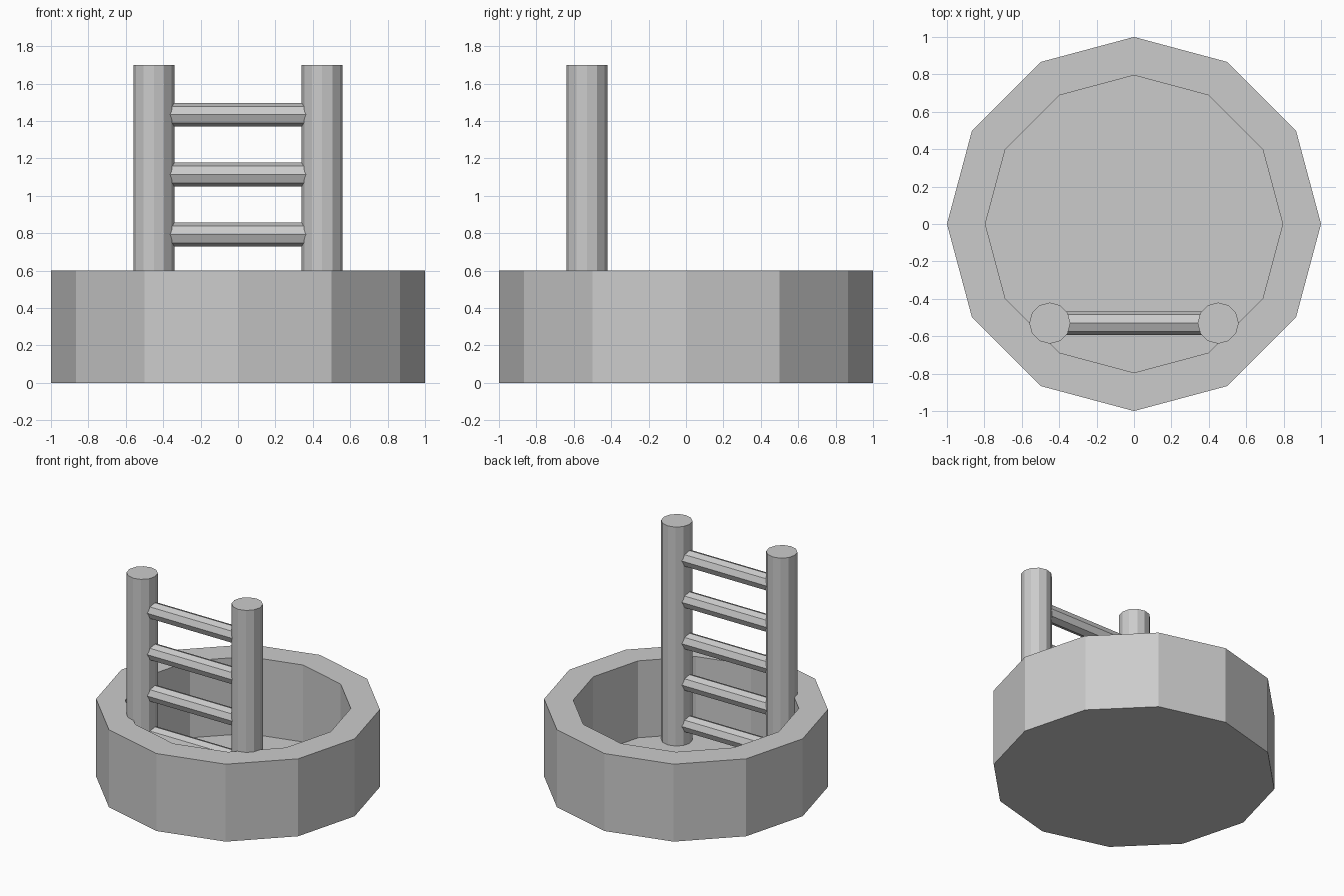
import bpy, bmesh
from math import radians, pi

if "Cube" in bpy.data.objects:
    bpy.data.objects.remove(bpy.data.objects["Cube"])

def add_cylinder(name, sides, r, depth, loc, rot=(0, 0, 0)):
    bpy.ops.mesh.primitive_cylinder_add(vertices=sides, radius=r, depth=depth,
                                        location=loc, rotation=rot)
    ob = bpy.context.object
    ob.name = name
    return ob

# Twelve-sided basin: top face inset, then sunk to a very thin floor
basin = add_cylinder("basin", 12, 1.0, 0.6, (0, 0, 0.3))
bm = bmesh.new()
bm.from_mesh(basin.data)
top = max(bm.faces, key=lambda f: f.calc_center_median().z)
result = bmesh.ops.extrude_discrete_faces(bm, faces=[top])
bm.free()
bm = bmesh.new()
bm.from_mesh(basin.data)
bm.faces.ensure_lookup_table()
top = max(bm.faces, key=lambda f: f.calc_center_median().z)
bmesh.ops.inset_region(bm, faces=[top], thickness=0.1)
for v in top.verts:
    f = 0.795 / v.co.xy.length
    v.co.x *= f
    v.co.y *= f
floor = bmesh.ops.extrude_face_region(bm, geom=[top])["geom"]
for v in [g for g in floor if isinstance(g, bmesh.types.BMVert)]:
    v.co.z = -0.296
if top.is_valid:
    bmesh.ops.delete(bm, geom=[top], context='FACES_ONLY')
bmesh.ops.recalc_face_normals(bm, faces=bm.faces)
bm.to_mesh(basin.data)
bm.free()

# Ladder posts
for side, x in (("left", -0.45), ("right", 0.45)):
    add_cylinder(side + "_post", 12, 0.11, 1.7, (x, -0.53, 0.85))

# Ladder rungs
for i in range(5):
    add_cylinder(f"rung_{i + 1}", 8, 0.0635, 0.9, (0, -0.53, 0.152 + 0.3205 * i),
                 (0, pi / 2, 0))
